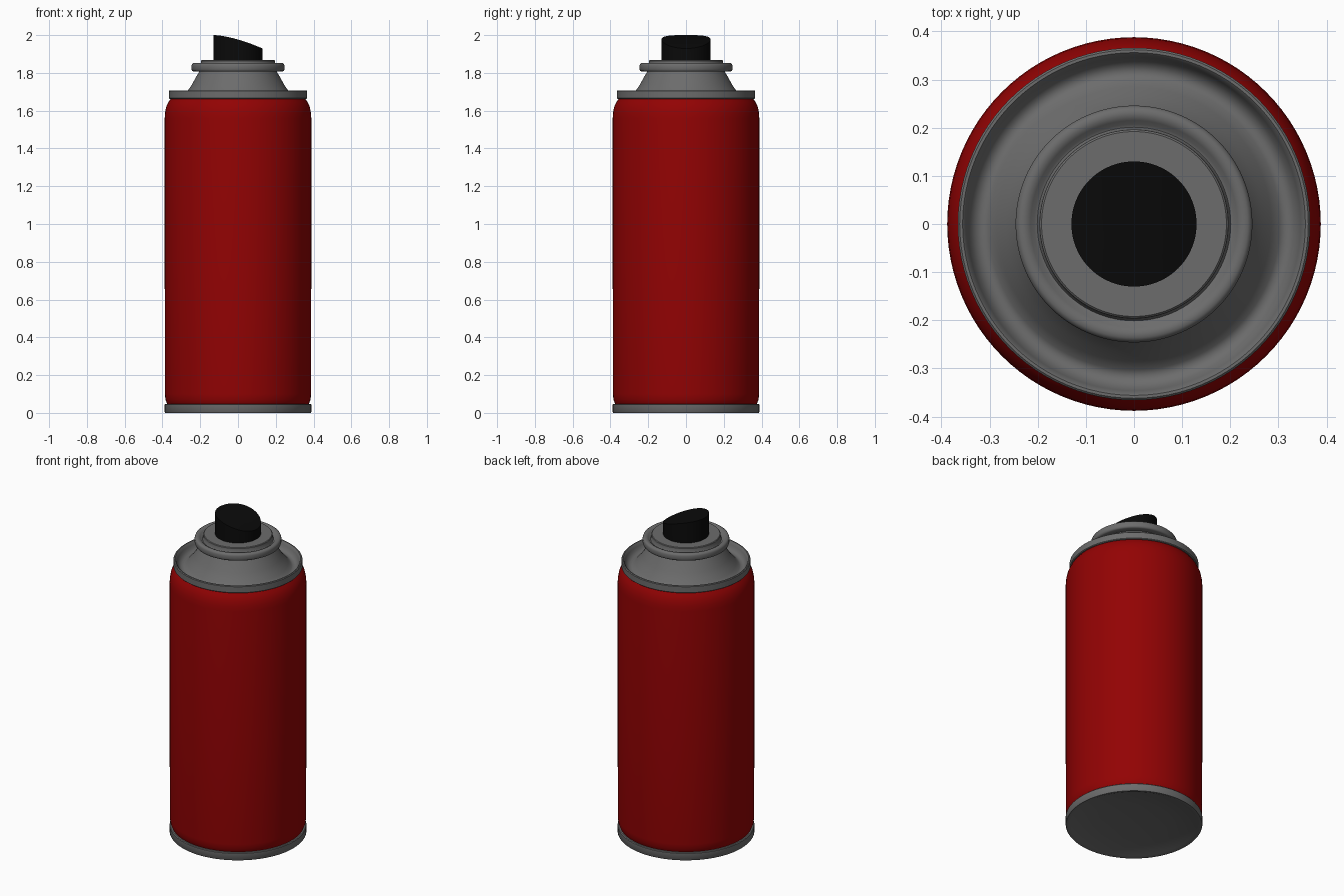
import bpy, bmesh, math

SEG = 96

def material(name, color):
    m = bpy.data.materials.new(name)
    m.diffuse_color = color
    return m

def finish(name, bm, mat, angle=40):
    bmesh.ops.remove_doubles(bm, verts=bm.verts, dist=1e-5)
    bmesh.ops.recalc_face_normals(bm, faces=bm.faces)
    me = bpy.data.meshes.new(name)
    bm.to_mesh(me)
    bm.free()
    ob = bpy.data.objects.new(name, me)
    bpy.context.collection.objects.link(ob)
    me.materials.append(mat)
    bpy.ops.object.select_all(action='DESELECT')
    ob.select_set(True)
    bpy.context.view_layer.objects.active = ob
    bpy.ops.object.shade_smooth_by_angle(angle=math.radians(angle))
    return ob

def lathe(name, profile, mat, shape=None):
    """Revolve (radius, z) points about z; shape may adjust each vertex."""
    bm = bmesh.new()
    vs = [bm.verts.new((r, 0, z)) for r, z in profile]
    es = [bm.edges.new(p) for p in zip(vs, vs[1:])]
    bmesh.ops.spin(bm, geom=vs + es, cent=(0, 0, 0), axis=(0, 0, 1),
                   angle=2 * math.pi, steps=SEG, use_duplicate=False)
    if shape:
        for v in bm.verts:
            shape(v.co)
    return finish(name, bm, mat)

red = material("red_paint", (0.29, 0.0008, 0.001, 1))
black = material("black_plastic", (0.003, 0.003, 0.003, 1))
metal = material("dark_metal", (0.15, 0.15, 0.15, 1))

# Painted can wall with rounded shoulder
lathe("can_body", [(0.368, 0.035), (0.376, 0.05), (0.384, 0.07), (0.387, 0.10),
                   (0.388, 0.8), (0.388, 1.56), (0.386, 1.59), (0.380, 1.62),
                   (0.369, 1.645), (0.356, 1.663), (0.34, 1.665)], red)

# Bottom seam and shallow base plate
lathe("bottom_rim", [(0, 0.03), (0.2, 0.018), (0.36, 0.005), (0.372, 0.0),
                     (0.385, 0.0), (0.388, 0.004), (0.388, 0.044),
                     (0.384, 0.048), (0.365, 0.048)], metal)

# Top seam, channel, concave cone
lathe("top_dome", [(0.34, 1.663), (0.362, 1.663), (0.366, 1.667), (0.366, 1.704),
                   (0.362, 1.708), (0.356, 1.708), (0.351, 1.703), (0.346, 1.688),
                   (0.338, 1.672), (0.327, 1.662), (0.315, 1.659), (0.303, 1.663),
                   (0.285, 1.684), (0.266, 1.706), (0.246, 1.735), (0.222, 1.778),
                   (0.202, 1.812)], metal)

# Rolled collar, groove and flat valve cup
lathe("valve_collar", [(0.195, 1.807), (0.236, 1.807), (0.243, 1.811),
                       (0.246, 1.819), (0.246, 1.839), (0.243, 1.847),
                       (0.236, 1.852), (0.225, 1.852), (0.215, 1.847),
                       (0.207, 1.838), (0.201, 1.836), (0.197, 1.842), (0.196, 1.864),
                       (0.192, 1.868), (0, 1.868)], metal)

# Spray button: round plug with a top that curves down towards +x
def slope_top(co):
    if co.z > 1.9:
        t = max(0.0, (co.x + 0.13) / 0.26)
        co.z = 2.0 - 0.071 * t ** 1.6

lathe("spray_button", [(0, 1.866), (0.13, 1.866), (0.13, 2.0), (0.115, 2.0),
                       (0.09, 2.0), (0.06, 2.0), (0.03, 2.0), (0, 2.0)],
      black, slope_top)
